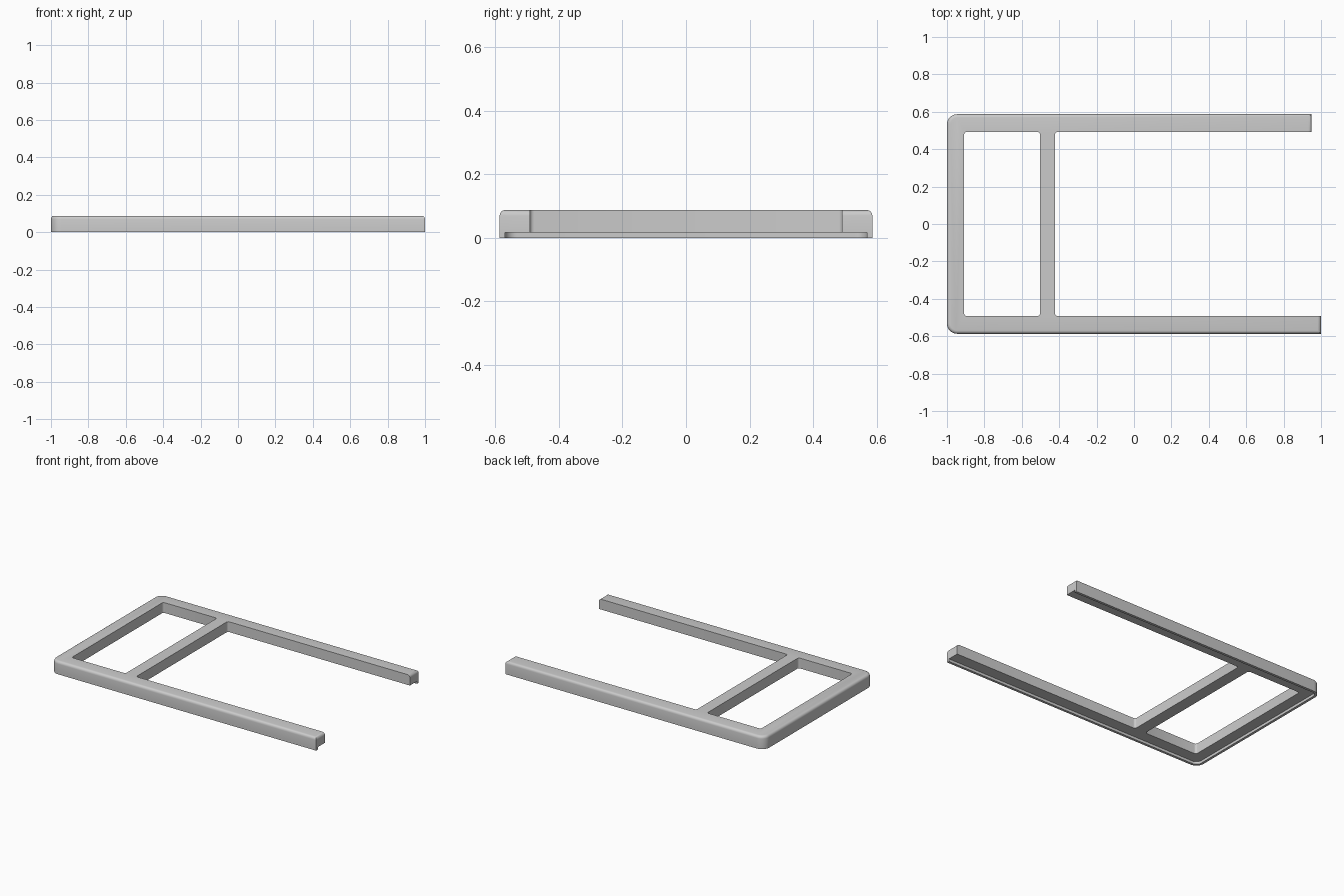
import bpy, bmesh, math

if "Cube" in bpy.data.objects:
    bpy.data.objects.remove(bpy.data.objects["Cube"])

W = 0.587            # half width of the frame
IN = 0.492           # half width of the openings
TOP, STEP = 0.088, 0.018   # top of frame, underside above the lip
LIP = 0.017          # lip thickness
LONG, SHORT = 1.0, 0.95    # ends of the two arms

grey = bpy.data.materials.new("grey plastic")
grey.diffuse_color = (0.6, 0.6, 0.6, 1)
grey.use_nodes = True
grey.node_tree.nodes["Principled BSDF"].inputs["Base Color"].default_value = grey.diffuse_color


def arc(cx, cy, r, start, end, n=8):
    """Points of a corner arc, angles in degrees."""
    return [(cx + r * math.cos(math.radians(start + (end - start) * i / n)),
             cy + r * math.sin(math.radians(start + (end - start) * i / n)))
            for i in range(n + 1)]


def prism(name, points, z0, z1, rounding=None):
    """Extrude an outline; round the top edges accepted by the rule."""
    bm = bmesh.new()
    base = bm.faces.new([bm.verts.new((x, y, z0)) for x, y in points])
    ext = bmesh.ops.extrude_face_region(bm, geom=[base], use_keep_orig=True)
    top = [v for v in ext["geom"] if isinstance(v, bmesh.types.BMVert)]
    bmesh.ops.translate(bm, verts=top, vec=(0, 0, z1 - z0))
    bmesh.ops.recalc_face_normals(bm, faces=bm.faces)
    if rounding:
        edges = [e for e in bm.edges if all(v.co.z > z1 - 1e-4 for v in e.verts)
                 and rounding((e.verts[0].co + e.verts[1].co) / 2)]
        bmesh.ops.bevel(bm, geom=edges, offset=0.018, segments=4,
                        profile=0.5, affect='EDGES')
    me = bpy.data.meshes.new(name)
    bm.to_mesh(me)
    bm.free()
    me.materials.append(grey)
    ob = bpy.data.objects.new(name, me)
    bpy.context.collection.objects.link(ob)
    return ob


def activate(ob):
    bpy.ops.object.select_all(action='DESELECT')
    ob.select_set(True)
    bpy.context.view_layer.objects.active = ob


def outer_path(inset):
    """Outer edge from the short arm's end round to the long arm's end."""
    r, c = 0.055 - inset, 0.055
    return ([(SHORT, W - inset)] + arc(-1 + c, W - c, r, 90, 180)
            + arc(-1 + c, -W + c, r, 180, 270) + [(LONG, -W + inset)])


# Frame: outer edge plus the open bay between the arms
f = 0.014
bay = ([(LONG, -IN)] + arc(-0.422 + f, -IN + f, f, 270, 180, 4)
       + arc(-0.422 + f, IN - f, f, 180, 90, 4) + [(SHORT, IN)])
frame = prism("frame", outer_path(0) + bay, STEP, TOP,
              lambda p: abs(p.y) > 0.53 or p.x < -0.93 or p.x > 0.93)

# Closed window between the end bar and the cross bar
x0, x1 = -0.908, -0.503
window = (arc(x0 + f, -IN + f, f, 180, 270, 4) + arc(x1 - f, -IN + f, f, 270, 360, 4)
          + arc(x1 - f, IN - f, f, 0, 90, 4) + arc(x0 + f, IN - f, f, 90, 180, 4))
cutter = prism("window_cutter", window, -0.1, 0.2)
cutter.hide_render = True
mod = frame.modifiers.new("window", 'BOOLEAN')
mod.operation, mod.solver, mod.object = 'DIFFERENCE', 'EXACT', cutter
activate(frame)
bpy.ops.object.modifier_apply(modifier=mod.name)
bpy.data.objects.remove(cutter)

# Thin lip hanging under the outer edge
lip = prism("bottom_lip", outer_path(0) + outer_path(LIP)[::-1], 0, STEP)

for ob in (frame, lip):
    activate(ob)
    bpy.ops.object.shade_smooth_by_angle(angle=math.radians(35))
